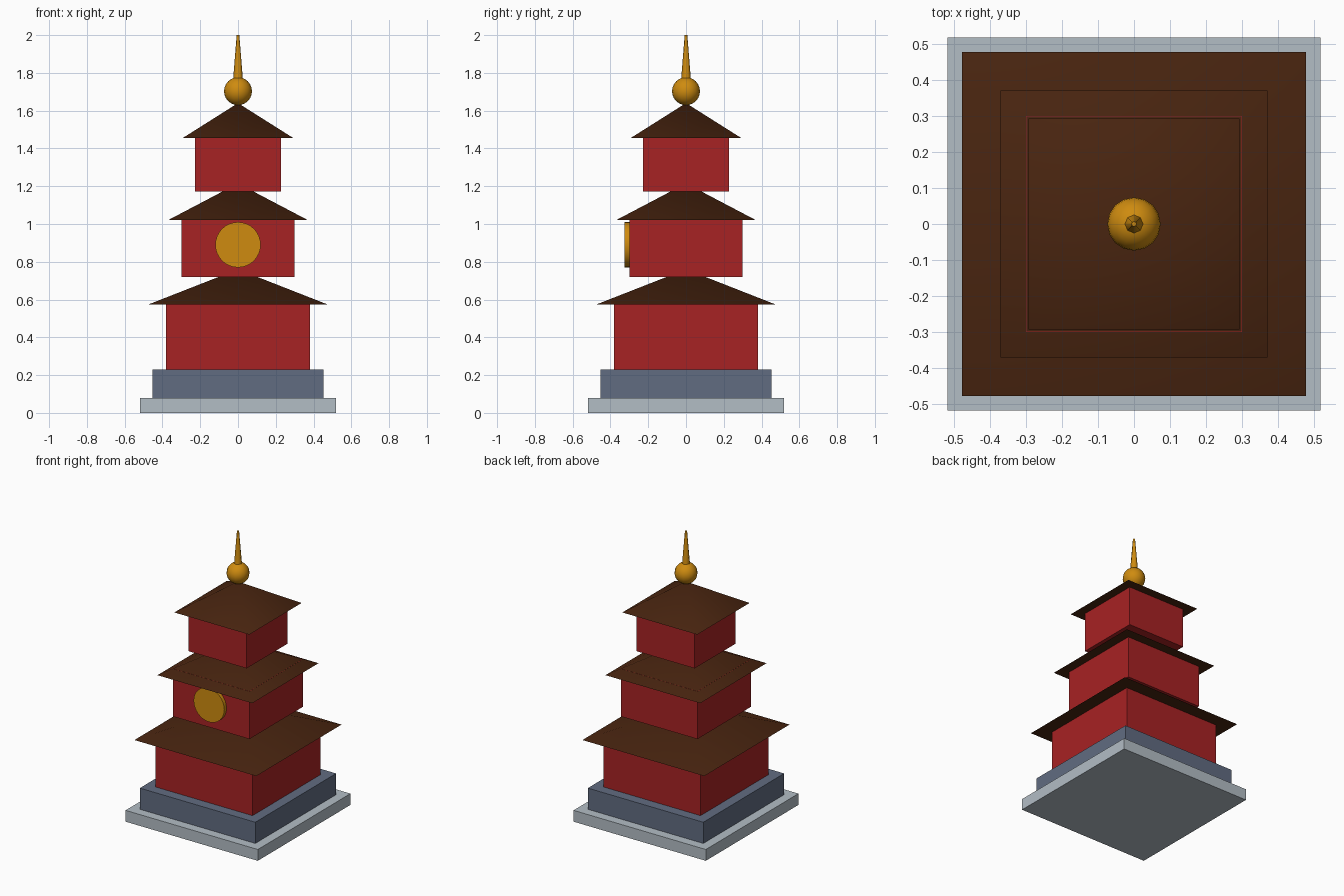
import bpy
from math import pi, radians, sqrt

cube = bpy.data.objects.get("Cube")
if cube:
    bpy.data.objects.remove(cube, do_unlink=True)


def material(name, r, g, b):
    mat = bpy.data.materials.new(name)
    mat.use_nodes = True
    mat.diffuse_color = (r, g, b, 1)
    mat.node_tree.nodes["Principled BSDF"].inputs["Base Color"].default_value = (r, g, b, 1)
    return mat


pale_stone = material("pale stone", 0.45, 0.51, 0.56)
slate = material("slate", 0.12, 0.15, 0.22)
red = material("red lacquer", 0.39, 0.016, 0.017)
brown = material("dark brown tile", 0.066, 0.018, 0.005)
gold = material("gold", 0.62, 0.26, 0.005)


def finish(name, mat, smooth_angle=None):
    obj = bpy.context.object
    obj.name = name
    obj.data.materials.append(mat)
    if smooth_angle:
        bpy.ops.object.shade_smooth_by_angle(angle=radians(smooth_angle))
    return obj


def block(name, mat, half, bottom, top):
    """Square block given by half width and height range."""
    bpy.ops.mesh.primitive_cube_add(size=1, location=(0, 0, (bottom + top) / 2))
    bpy.context.object.scale = (2 * half, 2 * half, top - bottom)
    bpy.ops.object.transform_apply(location=False, rotation=False, scale=True)
    return finish(name, mat)


def roof(name, half, bottom, apex):
    """Four-sided pyramid with its eaves parallel to the walls."""
    bpy.ops.mesh.primitive_cone_add(vertices=4, radius1=half * sqrt(2), radius2=0,
                                    depth=apex - bottom, rotation=(0, 0, pi / 4),
                                    location=(0, 0, (bottom + apex) / 2))
    bpy.ops.object.transform_apply(location=False, rotation=True, scale=False)
    return finish(name, brown, 60)


# Stepped base
block("base_slab", pale_stone, 0.518, 0, 0.08)
block("base_step", slate, 0.452, 0.08, 0.23)

# Three storeys: wall half width, bottom, top; roof half width, eaves, apex
storeys = {
    "lower": (0.38, 0.23, 0.60, 0.477, 0.573, 0.76),
    "middle": (0.30, 0.72, 1.058, 0.371, 1.02, 1.215),
    "upper": (0.227, 1.173, 1.48, 0.293, 1.455, 1.64),
}
for level, (wall, floor, head, eave, low, apex) in storeys.items():
    block(level + "_walls", red, wall, floor, head)
    roof(level + "_roof", eave, low, apex)

# Round plaque on the front of the middle storey
bpy.ops.mesh.primitive_cylinder_add(vertices=32, radius=0.12, depth=0.05,
                                    location=(0, -0.30, 0.89), rotation=(pi / 2, 0, 0))
finish("front_disc", gold, 30)

# Finial
bpy.ops.mesh.primitive_uv_sphere_add(segments=16, ring_count=12, radius=0.074,
                                     location=(0, 0, 1.703))
finish("finial_ball", gold, 60)
bpy.ops.mesh.primitive_cone_add(vertices=8, radius1=0.027, radius2=0.007, depth=0.25,
                                location=(0, 0, 1.875))
finish("finial_spike", gold, 50)
